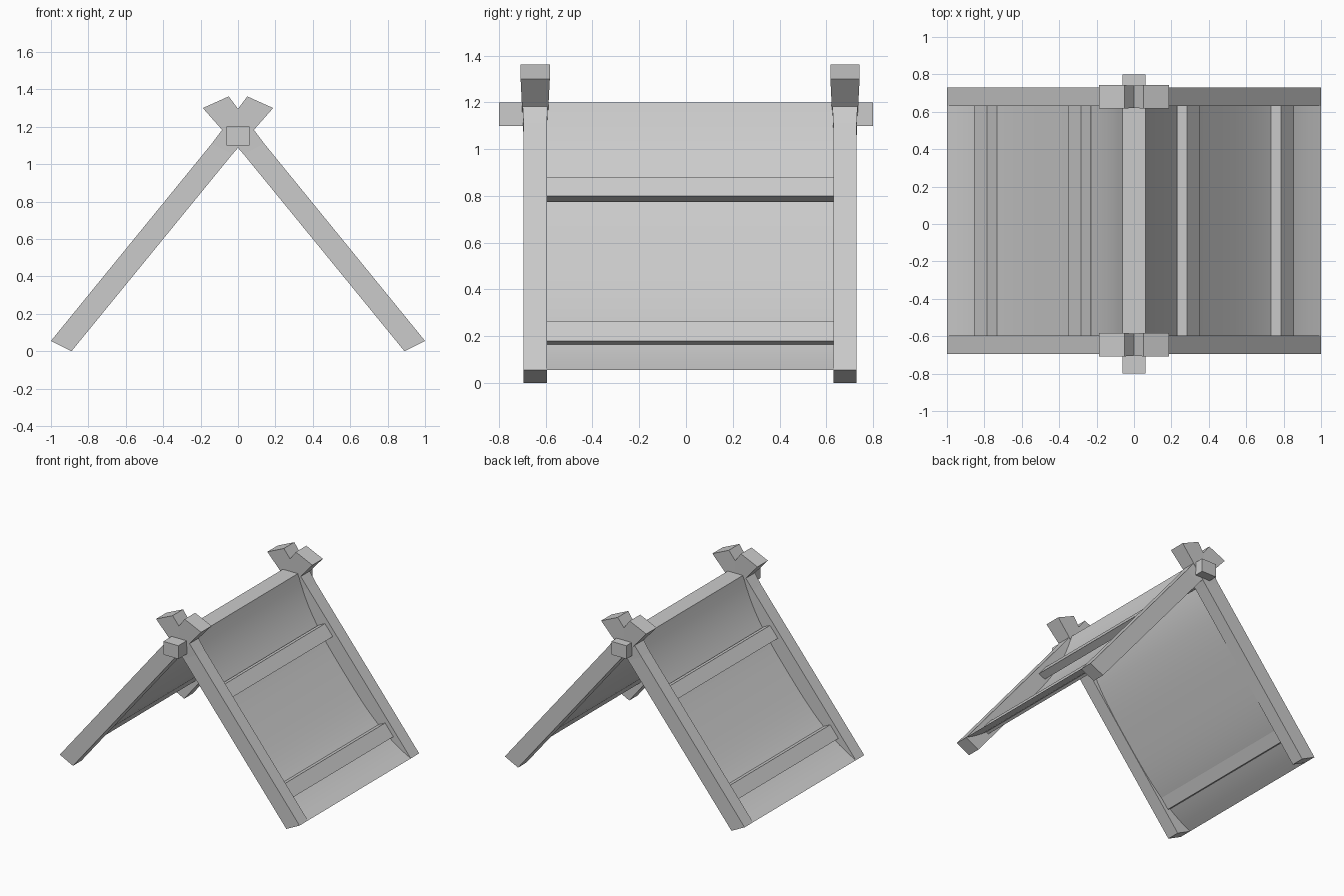
import bpy
from mathutils import Vector

if "Cube" in bpy.data.objects:
    bpy.data.objects.remove(bpy.data.objects["Cube"])

def make(name, verts, faces, smooth=False):
    me = bpy.data.meshes.new(name)
    me.from_pydata(verts, [], faces)
    me.polygons.foreach_set("use_smooth", [smooth] * len(faces))
    ob = bpy.data.objects.new(name, me)
    bpy.context.collection.objects.link(ob)
    return ob

def loft(name, rings):
    """Closed solid through a list of four-cornered rings."""
    n = len(rings)
    faces = [(3, 2, 1, 0), tuple(4 * (n - 1) + i for i in range(4))]
    for k in range(n - 1):
        for i in range(4):
            j = (i + 1) % 4
            faces.append((4 * k + i, 4 * k + j, 4 * k + 4 + j, 4 * k + 4 + i))
    return make(name, [v for r in rings for v in r], faces)

def leg_ring(s, inner, outer, y, half):
    return [(s * x, yy, z) for (x, z), yy in
            ((inner, y - half), (outer, y - half), (outer, y + half), (inner, y + half))][::s]

# Ridge beam
beam = [(-.0625, 1.1), (.0625, 1.1), (.0625, 1.2), (-.0625, 1.2)]
loft("ridge_beam", [[(x, y, z) for x, z in beam] for y in (.8, -.8)])

Y0, Y1 = -.595, .63
SLAT_SKEW = Vector((-.053, -.025))

for s, side in ((1, "right"), (-1, "left")):
    # Crossed legs, slightly flared above the crossing
    for y, end in ((-.645, "front"), (.68, "back")):
        loft(f"{end}_{side}_leg", [
            leg_ring(s, (.89, 0), (1, .055), y, .05),
            leg_ring(s, (.03, 1.053), (.14, 1.11), y, .05),
            leg_ring(s, (-.188, 1.3), (-.05, 1.362), y, .0625)])

    # Sagging cloth sheet between the legs
    low, top = Vector((1, .055)), Vector((.0625, 1.2))
    inward = Vector((-.774, -.633))
    n = 20
    verts, faces = [], []
    for i in range(n + 1):
        t = i / n
        p = low.lerp(top, t) + inward * .115 * (1 - abs(2 * t - 1) ** 3)
        verts += [(s * p.x, Y0, p.y), (s * p.x, Y1, p.y)]
        if i < n:
            f = (2 * i, 2 * i + 1, 2 * i + 3, 2 * i + 2)
            faces.append(f[::s])
    make(f"{side}_cloth", verts, faces, True)

    # Cross slats
    for name, a, b in (("upper", (.35, .80), (.284, .88)), ("lower", (.855, .18), (.786, .265))):
        a, b = Vector(a), Vector(b)
        prof = [a, b, b + SLAT_SKEW, a + SLAT_SKEW]
        loft(f"{name}_{side}_slat",
             [[(s * p.x, y, p.y) for p in prof][::s] for y in (Y0, Y1)])

# Make every solid's normals face outward
import bmesh
for ob in bpy.data.objects:
    if "cloth" not in ob.name:
        bm = bmesh.new()
        bm.from_mesh(ob.data)
        bmesh.ops.recalc_face_normals(bm, faces=bm.faces)
        bm.to_mesh(ob.data)
        bm.free()
